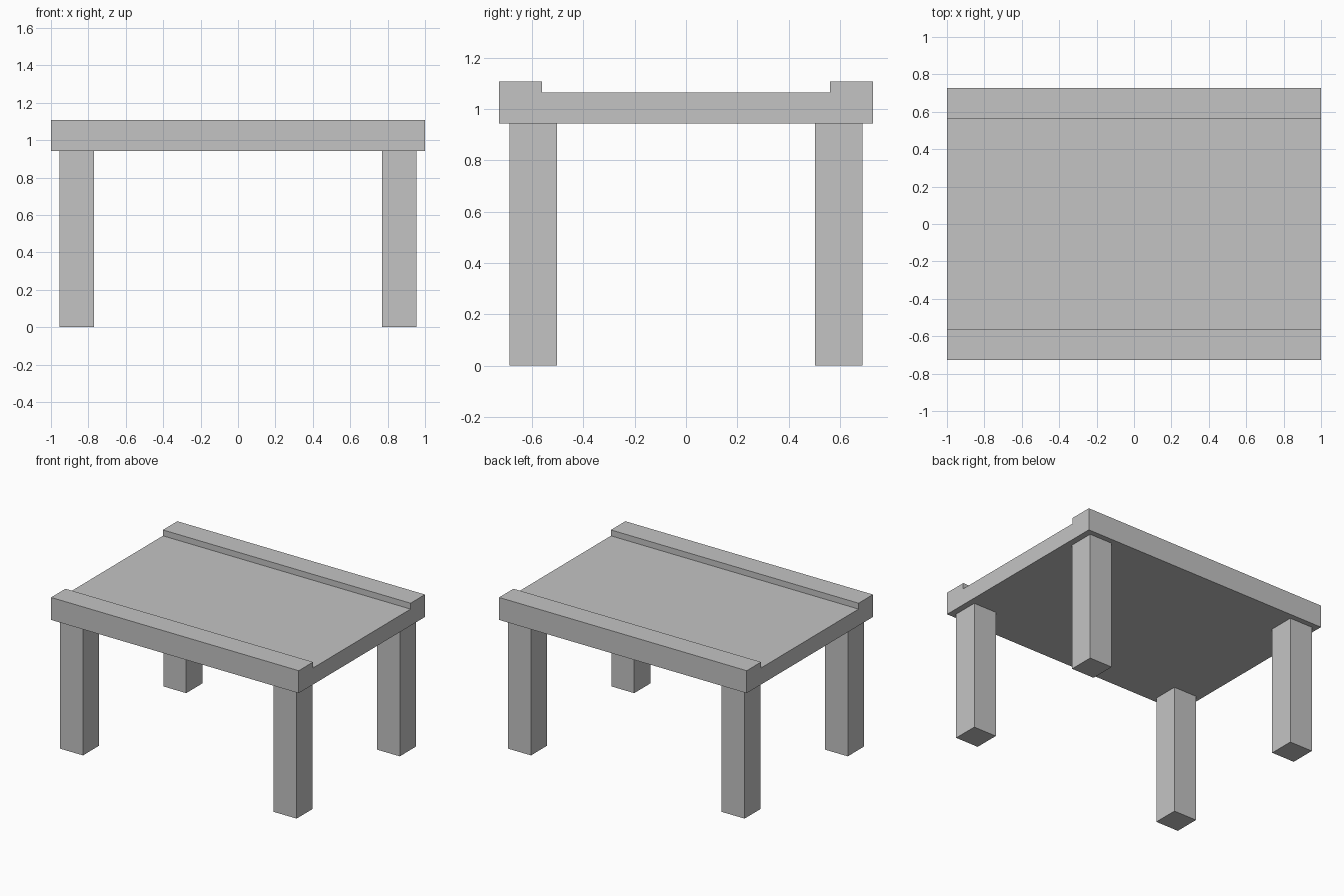
import bpy
import bmesh

old = bpy.data.objects.get("Cube")
if old:
    bpy.data.objects.remove(old, do_unlink=True)

# Single plain grey finish
GREY = (0.55, 0.55, 0.55, 1)
grey = bpy.data.materials.new("grey")
grey.use_nodes = True
grey.diffuse_color = GREY
grey.node_tree.nodes["Principled BSDF"].inputs["Base Color"].default_value = GREY


def extrude_object(name, points, direction):
    """Closed solid made by extruding a flat polygon along a direction."""
    bm = bmesh.new()
    face = bm.faces.new([bm.verts.new(p) for p in points])
    result = bmesh.ops.extrude_face_region(bm, geom=[face], use_keep_orig=True)
    moved = [v for v in result["geom"] if isinstance(v, bmesh.types.BMVert)]
    bmesh.ops.translate(bm, verts=moved, vec=direction)
    bmesh.ops.recalc_face_normals(bm, faces=bm.faces)
    mesh = bpy.data.meshes.new(name)
    bm.to_mesh(mesh)
    bm.free()
    mesh.materials.append(grey)
    obj = bpy.data.objects.new(name, mesh)
    bpy.context.collection.objects.link(obj)
    return obj


# Main dimensions
HALF_W, HALF_D = 1.0, 0.728
UNDERSIDE, SURFACE, RIM = 0.943, 1.064, 1.107
RIM_INNER = 0.562
LEG_IN_X, LEG_OUT_X = 0.77, 0.955
LEG_IN_Y, LEG_OUT_Y = 0.502, 0.688

# Table top: slab with a raised rim along the front and back edges
half = [(HALF_D, UNDERSIDE), (HALF_D, RIM), (RIM_INNER, RIM), (RIM_INNER, SURFACE)]
profile = half + [(-y, z) for y, z in reversed(half)]
extrude_object("table_top", [(-HALF_W, y, z) for y, z in profile], (2 * HALF_W, 0, 0))

# Four square legs
for side, sx in (("right", -1), ("left", 1)):
    for end, sy in (("front", -1), ("back", 1)):
        base = [(LEG_IN_X, LEG_IN_Y), (LEG_OUT_X, LEG_IN_Y),
                (LEG_OUT_X, LEG_OUT_Y), (LEG_IN_X, LEG_OUT_Y)]
        extrude_object(f"{end}_{side}_leg",
                       [(sx * x, sy * y, 0) for x, y in base], (0, 0, UNDERSIDE))
